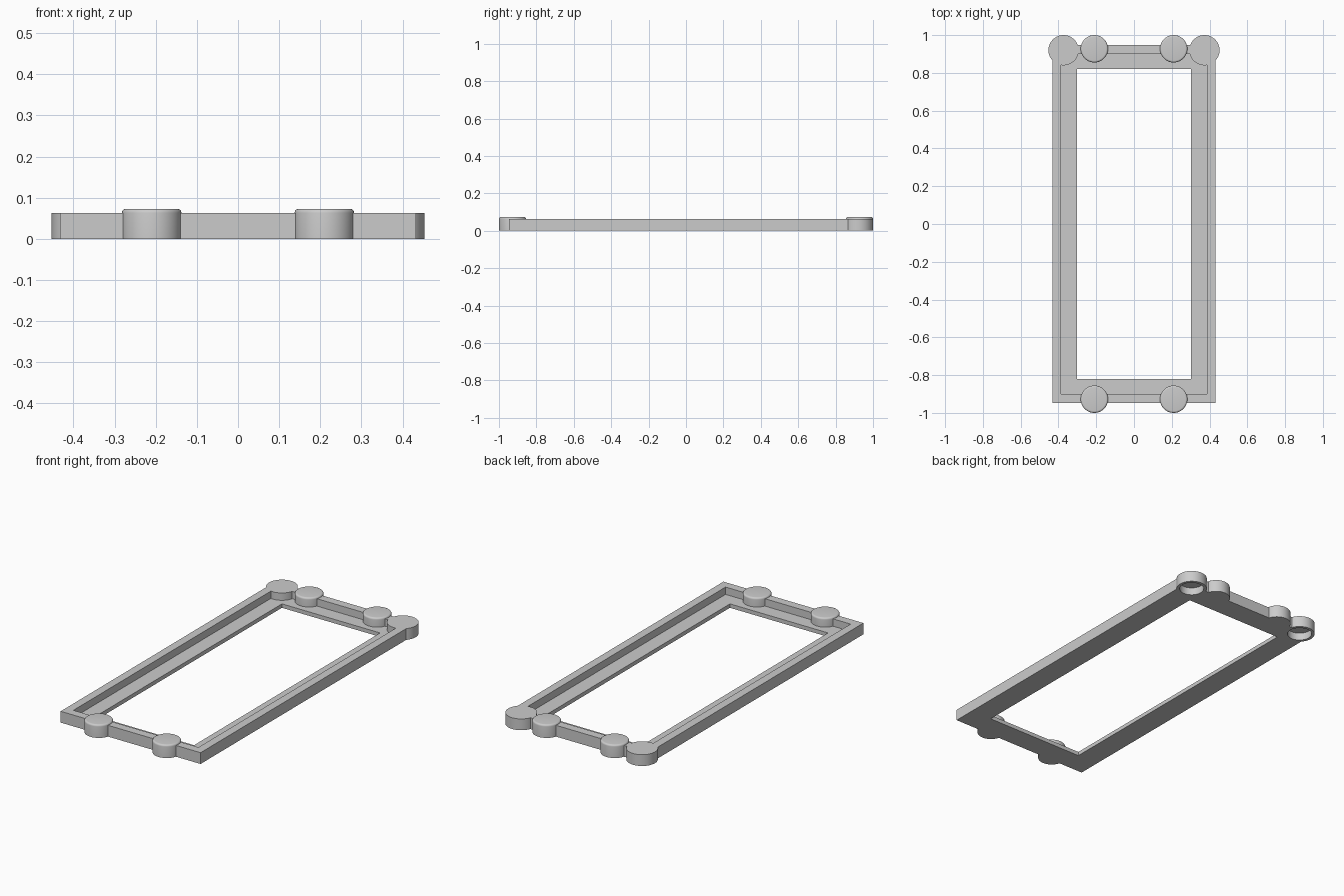
import bpy
import math

cube = bpy.data.objects.get("Cube")
if cube:
    bpy.data.objects.remove(cube, do_unlink=True)

grey = bpy.data.materials.new("light grey")
grey.use_nodes = True
COLOR = (0.6, 0.6, 0.6, 1)
grey.diffuse_color = COLOR
grey.node_tree.nodes["Principled BSDF"].inputs["Base Color"].default_value = COLOR

RIM = 0.063      # frame height
LEDGE = 0.022    # height of the inner ledge


def box(name, half_x, half_y, z0, z1):
    bpy.ops.mesh.primitive_cube_add(size=2, location=(0, 0, (z0 + z1) / 2))
    ob = bpy.context.object
    ob.name = name
    ob.scale = (half_x, half_y, (z1 - z0) / 2)
    bpy.ops.object.transform_apply(location=True, scale=True)
    ob.data.materials.append(grey)
    return ob


def disc(name, x, y, radius, z0, z1, bevel=0):
    bpy.ops.mesh.primitive_cylinder_add(vertices=64, radius=radius, depth=z1 - z0,
                                        location=(x, y, (z0 + z1) / 2))
    ob = bpy.context.object
    ob.name = name
    ob.data.materials.append(grey)
    if bevel:
        # round only the upper edge
        weights = ob.data.attributes.new("bevel_weight_edge", 'FLOAT', 'EDGE')
        for e in ob.data.edges:
            if all(ob.data.vertices[v].co.z > 0 for v in e.vertices):
                weights.data[e.index].value = 1
        mod = ob.modifiers.new("rounded top", 'BEVEL')
        mod.limit_method = 'WEIGHT'
        mod.width = bevel
        mod.segments = 5
        bpy.ops.object.modifier_apply(modifier=mod.name)
    return ob


def combine(target, tool, operation):
    bpy.context.view_layer.objects.active = target
    mod = target.modifiers.new(operation, 'BOOLEAN')
    mod.operation = operation
    mod.solver = 'EXACT'
    mod.object = tool
    bpy.ops.object.modifier_apply(modifier=mod.name)
    bpy.data.objects.remove(tool, do_unlink=True)


# Rectangular frame with a stepped inner ledge
frame = box("frame", 0.432, 0.947, 0, RIM)
combine(frame, box("recess", 0.386, 0.90, LEDGE, 0.2), 'DIFFERENCE')
combine(frame, box("opening", 0.303, 0.82, -0.1, 0.2), 'DIFFERENCE')

# Round bosses on the rear corners, hollow underneath
for side in (-1, 1):
    combine(frame, disc("corner_boss", side * 0.373, 0.92, 0.08, 0, RIM), 'UNION')
    combine(frame, disc("boss_socket", side * 0.373, 0.92, 0.064, -0.1, 0.042), 'DIFFERENCE')

# Rounded studs on both short sides
for side in (-1, 1):
    for end in (-1, 1):
        stud = disc("stud", side * 0.21, end * 0.9275, 0.0725, 0, 0.073, 0.01)
        combine(frame, stud, 'UNION')

bpy.ops.object.select_all(action='DESELECT')
frame.select_set(True)
bpy.context.view_layer.objects.active = frame
bpy.ops.object.shade_smooth_by_angle(angle=math.radians(30))
